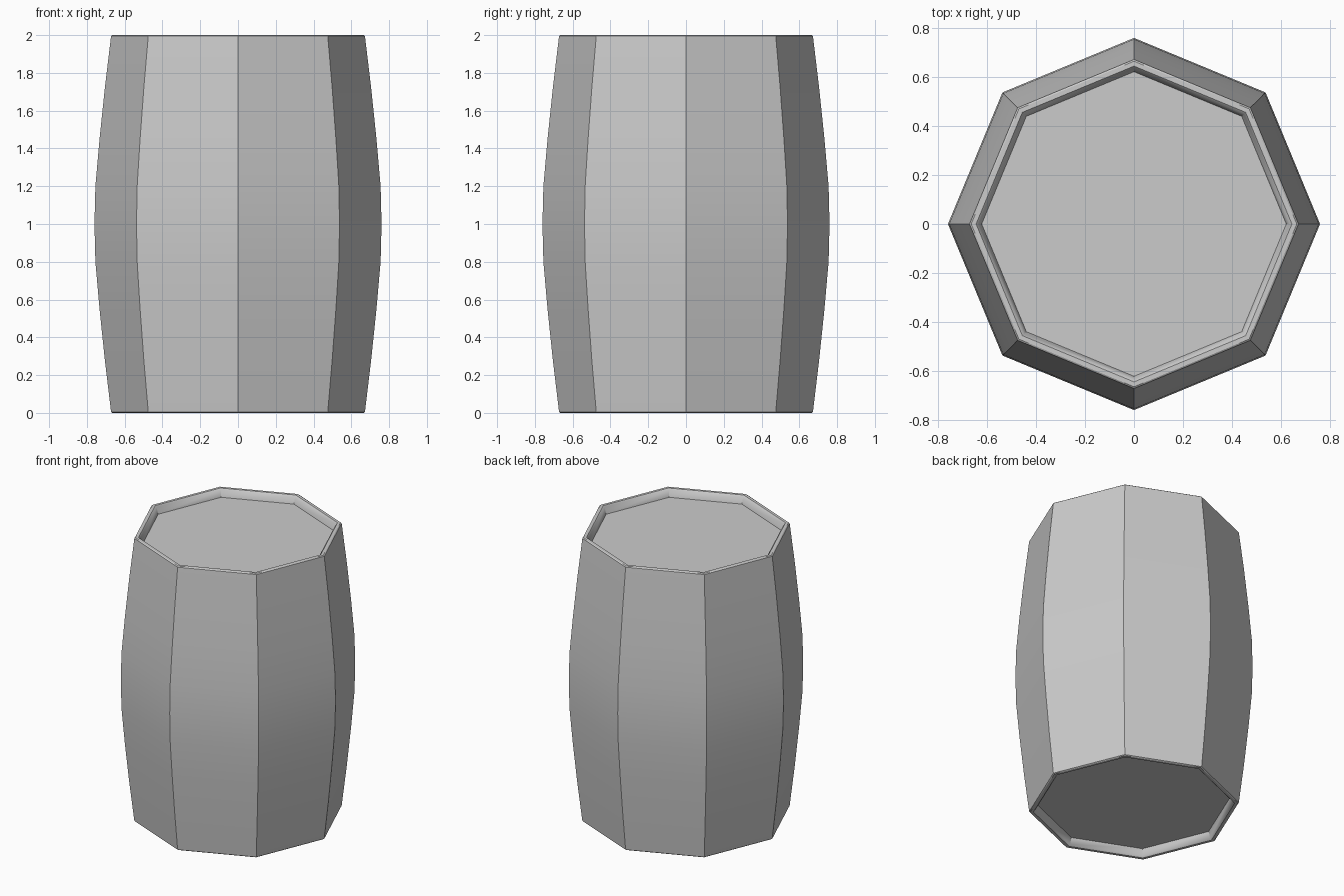
import bpy, bmesh, math

if "Cube" in bpy.data.objects:
    bpy.data.objects.remove(bpy.data.objects["Cube"])

SIDES = 8
# half profile (radius, height above the middle), from belly to recessed lid
half = [(0.76, 0.0), (0.755, 0.2), (0.733, 0.45), (0.705, 0.72),
        (0.672, 0.995), (0.665, 1.0), (0.645, 1.0), (0.635, 0.99), (0.622, 0.945)]
profile = [(r, 1 - z) for r, z in reversed(half[1:])] + [(r, 1 + z) for r, z in half]

# barrel body: stacked octagon rings bridged together, capped by the two lids
bm = bmesh.new()
rings = []
for r, z in profile:
    rings.append([bm.verts.new((r * math.cos(2 * math.pi * i / SIDES),
                                r * math.sin(2 * math.pi * i / SIDES), z))
                  for i in range(SIDES)])
for a, b in zip(rings, rings[1:]):
    for i in range(SIDES):
        j = (i + 1) % SIDES
        bm.faces.new((a[i], a[j], b[j], b[i]))
bm.faces.new(rings[0][::-1])
bm.faces.new(rings[-1])
bmesh.ops.recalc_face_normals(bm, faces=bm.faces)

mesh = bpy.data.meshes.new("barrel")
bm.to_mesh(mesh)
bm.free()
barrel = bpy.data.objects.new("barrel", mesh)
bpy.context.collection.objects.link(barrel)

# smooth along the staves, crisp between them
bpy.context.view_layer.objects.active = barrel
barrel.select_set(True)
bpy.ops.object.shade_smooth_by_angle(angle=math.radians(35))
